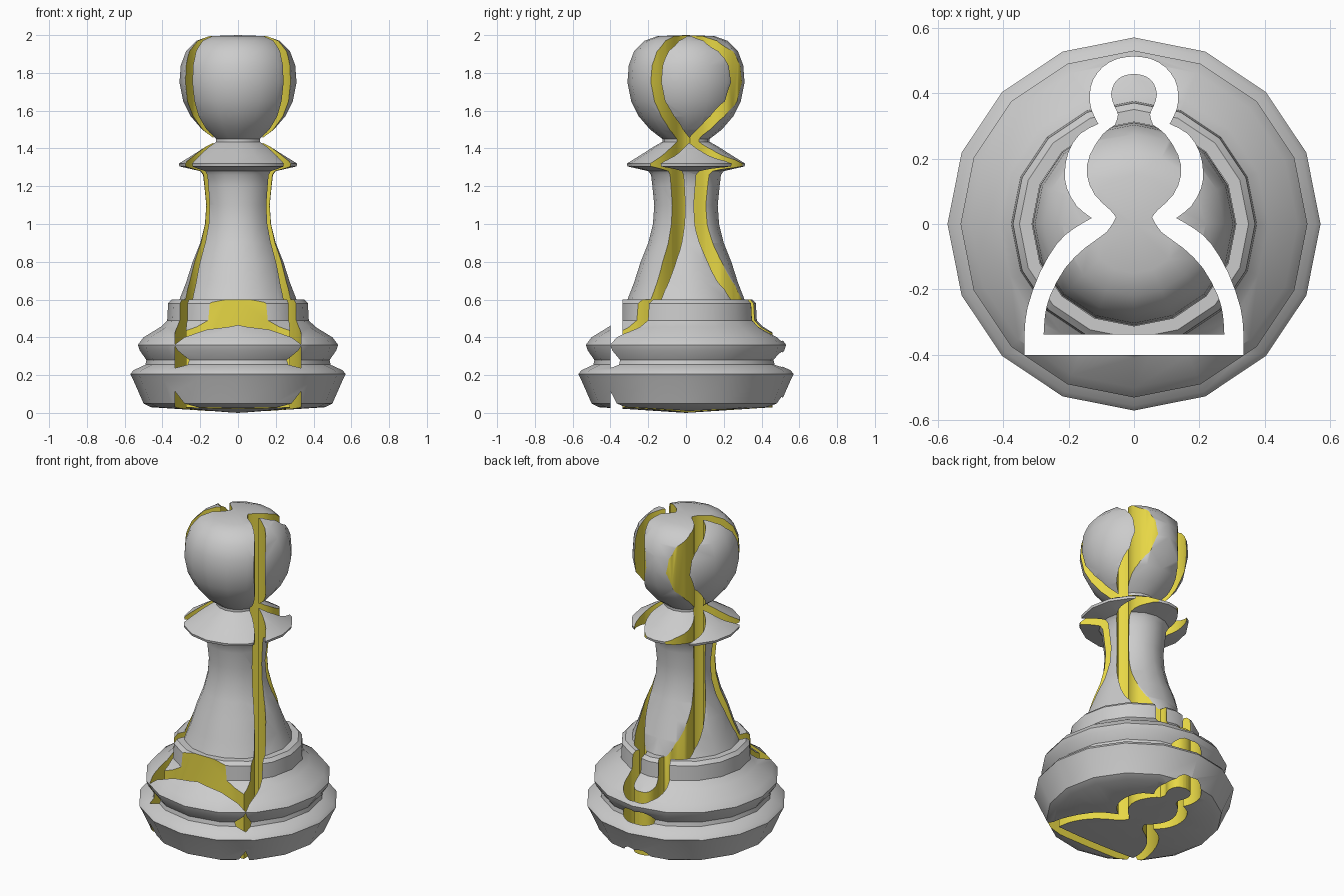
import bpy, bmesh, math
from mathutils import Vector

if "Cube" in bpy.data.objects:
    bpy.data.objects.remove(bpy.data.objects["Cube"])

SIDES = 16


def add_object(name, bm):
    bmesh.ops.recalc_face_normals(bm, faces=bm.faces)
    me = bpy.data.meshes.new(name)
    bm.to_mesh(me)
    bm.free()
    ob = bpy.data.objects.new(name, me)
    bpy.context.collection.objects.link(ob)
    return ob


def lathe(name, profile):
    bm = bmesh.new()
    vs = [bm.verts.new((r, 0, z)) for r, z in profile]
    es = [bm.edges.new(p) for p in zip(vs, vs[1:])]
    bmesh.ops.spin(bm, geom=vs + es, cent=(0, 0, 0), axis=(0, 0, 1),
                   angle=math.tau, steps=SIDES, use_duplicate=False)
    bmesh.ops.remove_doubles(bm, verts=bm.verts, dist=0.0005)
    return add_object(name, bm)


def smooth_path(pts, sub=2):
    # Catmull-Rom curve through the points, last point left out
    p = [Vector(q) for q in pts]
    p = [2 * p[0] - p[1]] + p + [2 * p[-1] - p[-2]]
    out = []
    for a, b, c, d in zip(p, p[1:], p[2:], p[3:]):
        for i in range(sub):
            t = i / sub
            out.append(0.5 * (2 * b + (c - a) * t + (2 * a - 5 * b + 4 * c - d) * t * t
                              + (3 * b - a - 3 * c + d) * t ** 3))
    return out


def outline(sections):
    # right half from smooth sections, then mirrored into a closed loop
    half = [q for s in sections for q in smooth_path(s)]
    return half + [Vector((0, sections[-1][-1][1]))] + [Vector((-q.x, q.y)) for q in reversed(half)]


# Turned body: stepped base, flared shaft, collar and round head
body = lathe("turned_body", [
    (0, 0), (0.46, 0.03), (0.50, 0.05), (0.555, 0.175), (0.57, 0.205), (0.555, 0.225),
    (0.49, 0.255), (0.485, 0.28), (0.52, 0.33), (0.53, 0.36), (0.50, 0.40),
    (0.41, 0.455), (0.375, 0.49), (0.37, 0.58), (0.35, 0.60), (0.31, 0.60),
    (0.275, 0.69), (0.24, 0.80), (0.20, 0.90), (0.175, 1.00), (0.168, 1.10), (0.178, 1.20),
    (0.185, 1.26), (0.20, 1.28), (0.31, 1.305), (0.313, 1.32), (0.24, 1.365), (0.17, 1.41),
    (0.125, 1.435), (0.125, 1.45), (0.19, 1.50), (0.25, 1.57), (0.29, 1.65), (0.31, 1.75),
    (0.303, 1.84), (0.275, 1.915), (0.22, 1.97), (0.15, 1.995), (0, 2.0)])

# Slot cutter: a band following the outline of the same kind of piece
outer = outline([
    [(.334, -.40), (.334, -.33), (.325, -.255), (.288, -.15), (.235, -.06), (.185, -.015), (.129, .018)],
    [(.129, .018), (.175, .055), (.205, .11), (.211, .16), (.2, .22), (.165, .275), (.109, .306)],
    [(.109, .306), (.13, .35), (.135, .395), (.125, .44), (.095, .48), (.05, .505), (0, .512)]])
inner = outline([
    [(.276, -.337), (.272, -.28), (.257, -.22), (.211, -.135), (.15, -.073), (.083, -.024), (.055, .021)],
    [(.055, .021), (.073, .043), (.12, .089), (.144, .15), (.135, .211), (.095, .275), (.058, .303)],
    [(.058, .303), (.049, .335), (.06, .36), (.07, .395), (.06, .43), (.035, .452), (0, .459)]])
bm = bmesh.new()
loops = [[bm.verts.new((q.x, q.y, z)) for q in loop]
         for loop, z in ((outer, -0.2), (outer, 2.2), (inner, 2.2), (inner, -0.2))]
n = len(outer)
for a, b in zip(loops, loops[1:] + loops[:1]):
    for i in range(n):
        j = (i + 1) % n
        bm.faces.new((a[i], a[j], b[j], b[i]))
for f in bm.faces:
    f.material_index = 1
cutter = add_object("slot_cutter", bm)
cutter.hide_render = True

# Slot walls are yellow
yellow = bpy.data.materials.new("slot_yellow")
yellow.diffuse_color = (0.8, 0.68, 0.06, 1)
yellow.use_nodes = True
yellow.node_tree.nodes["Principled BSDF"].inputs["Base Color"].default_value = yellow.diffuse_color
for ob in (body, cutter):
    ob.data.materials.append(None)
    ob.data.materials.append(yellow)

# Cut the slot right through the body
mod = body.modifiers.new("slot", 'BOOLEAN')
mod.operation = 'DIFFERENCE'
mod.solver = 'EXACT'
mod.object = cutter
bpy.context.view_layer.objects.active = body
body.select_set(True)
bpy.ops.object.modifier_apply(modifier=mod.name)
bpy.data.objects.remove(cutter)
bpy.ops.object.shade_smooth_by_angle(angle=math.radians(35))
